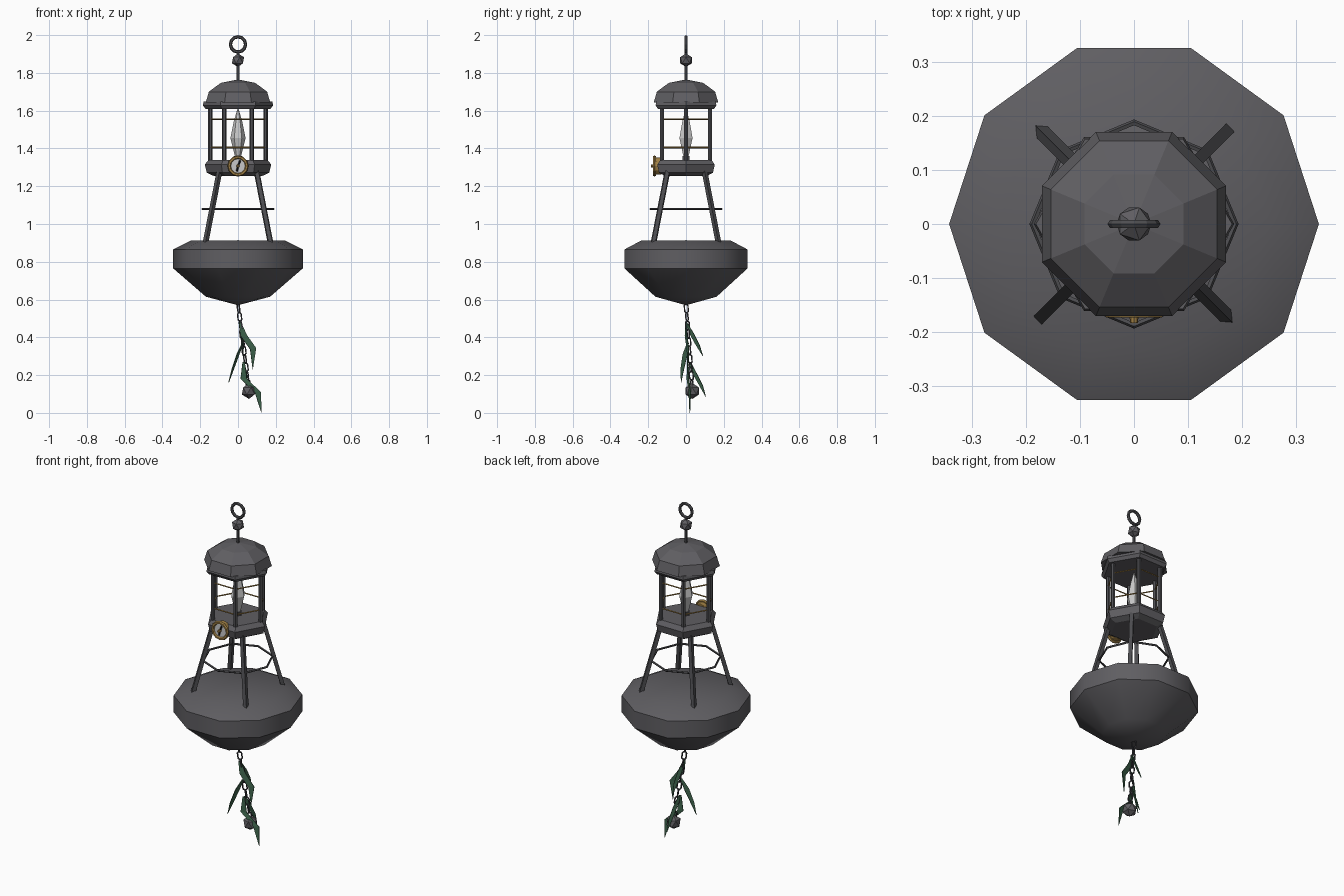
import bpy, bmesh, math
from mathutils import Vector, Matrix

if "Cube" in bpy.data.objects:
    bpy.data.objects.remove(bpy.data.objects["Cube"])


def material(name, rgb):
    m = bpy.data.materials.new(name)
    m.diffuse_color = (*rgb, 1)
    m.use_nodes = True
    m.node_tree.nodes["Principled BSDF"].inputs["Base Color"].default_value = m.diffuse_color
    return m


IRON = material("grey iron", (0.115, 0.112, 0.122))
DARK = material("dark iron", (0.075, 0.075, 0.082))
CHAIN = material("chain steel", (0.05, 0.05, 0.06))
BRASS = material("brass", (0.36, 0.22, 0.06))
BULB = material("pale glass", (0.58, 0.58, 0.58))
BLACK = material("black needle", (0.01, 0.01, 0.012))
WEED = material("seaweed green", (0.05, 0.13, 0.075))


def finish(name, bm, mat):
    bmesh.ops.recalc_face_normals(bm, faces=bm.faces)
    me = bpy.data.meshes.new(name)
    bm.to_mesh(me)
    bm.free()
    me.materials.append(mat)
    ob = bpy.data.objects.new(name, me)
    bpy.context.collection.objects.link(ob)
    return ob


def smooth(ob, degrees):
    bpy.ops.object.select_all(action='DESELECT')
    ob.select_set(True)
    bpy.context.view_layer.objects.active = ob
    bpy.ops.object.shade_smooth_by_angle(angle=math.radians(degrees))


def lathe(name, profile, n, mat, turn=0.0, matrix=None):
    """Turn (radius, height) points around z with n flat sides."""
    bm = bmesh.new()
    rings = []
    for r, z in profile:
        if r == 0:
            rings.append([bm.verts.new((0, 0, z))] * n)
        else:
            angles = [turn + 2 * math.pi * i / n for i in range(n)]
            rings.append([bm.verts.new((r * math.cos(a), r * math.sin(a), z)) for a in angles])
    for low, high in zip(rings, rings[1:]):
        for i in range(n):
            j = (i + 1) % n
            bm.faces.new(list(dict.fromkeys((low[i], low[j], high[j], high[i]))))
    for ring, (r, z) in ((rings[0], profile[0]), (rings[-1], profile[-1])):
        if r:
            bm.faces.new(ring)
    if matrix:
        bm.transform(matrix)
    return finish(name, bm, mat)


def beam(name, a, b, r, n, mat, turn=0.0):
    a, b = Vector(a), Vector(b)
    rot = (b - a).to_track_quat('Z', 'Y').to_matrix().to_4x4()
    return lathe(name, [(r, 0), (r, (b - a).length)], n, mat, turn, Matrix.Translation(a) @ rot)


def ring(name, major, minor, n, m, mat, matrix, turn=0.0, stretch=1.0):
    """Torus around z, optionally stretched along x."""
    bm = bmesh.new()
    rows = []
    for i in range(n):
        a = turn + 2 * math.pi * i / n
        row = []
        for k in range(m):
            b = 2 * math.pi * k / m
            r = major + minor * math.cos(b)
            x = r * math.cos(a) + math.copysign((stretch - 1) * major, math.cos(a))
            row.append(bm.verts.new((x, r * math.sin(a), minor * math.sin(b))))
        rows.append(row)
    for i in range(n):
        p, q = rows[i], rows[(i + 1) % n]
        for k in range(m):
            l = (k + 1) % m
            bm.faces.new((p[k], q[k], q[l], p[l]))
    bm.transform(matrix)
    return finish(name, bm, mat)


def ball(name, centre, r, mat):
    bm = bmesh.new()
    bmesh.ops.create_icosphere(bm, subdivisions=1, radius=r, matrix=Matrix.Translation(centre))
    return finish(name, bm, mat)


def up(z):
    return Matrix.Translation((0, 0, z))


FACING = Matrix.Rotation(math.pi / 2, 4, 'X')   # local z points to the front

# Float hull
smooth(lathe("hull", [(0, 0.57), (0.17, 0.615), (0.343, 0.765), (0.343, 0.865),
                      (0.25, 0.912), (0, 0.914)], 10, IRON), 37)

# Splayed legs and the brace ring around them
for i, (sx, sy) in enumerate(((1, 1), (-1, 1), (-1, -1), (1, -1))):
    beam(f"leg_{i + 1}", (0.174 * sx, 0.174 * sy, 0.89), (0.098 * sx, 0.098 * sy, 1.28),
         0.015, 4, DARK, 0 if sx * sy < 0 else math.pi / 4)
ring("brace_ring", 0.188, 0.006, 8, 5, DARK, up(1.08))

# Hexagonal lantern: base, rim and posts
lathe("lantern_base", [(0.13, 1.255), (0.165, 1.272), (0.176, 1.315), (0.155, 1.34)], 6, IRON)
lathe("lantern_rim", [(0.172, 1.61), (0.186, 1.628), (0.182, 1.648)], 6, IRON)
for i in range(6):
    a = i * math.pi / 3
    x, y = 0.146 * math.cos(a), 0.146 * math.sin(a)
    beam(f"post_{i + 1}", (x, y, 1.33), (x, y, 1.62), 0.012, 6, DARK)
for label, z in (("lower", 1.405), ("upper", 1.555)):
    ring(f"{label}_guard_wire", 0.146, 0.004, 6, 4, BRASS, up(z))

# Bulb
lathe("bulb_socket", [(0.022, 1.335), (0.022, 1.36)], 6, DARK)
lathe("bulb", [(0.015, 1.355), (0.04, 1.455), (0.023, 1.54), (0, 1.62)], 6, BULB)

# Domed roof, finial and lifting ring
lathe("roof_dome", [(0.185, 1.643), (0.167, 1.70), (0.099, 1.747), (0, 1.765)],
      8, IRON, math.pi / 8)
beam("finial_rod", (0, 0, 1.755), (0, 0, 1.91), 0.008, 6, DARK)
ball("finial_ball", (0, 0, 1.867), 0.036, IRON)
ring("lifting_ring", 0.04, 0.009, 12, 6, DARK, up(1.951) @ FACING)

# Dial on the front
dial = Matrix.Translation((0, -0.15, 1.307)) @ FACING
lathe("dial_body", [(0.045, -0.02), (0.045, 0.012)], 12, BRASS, 0, dial)
lathe("dial_face", [(0.044, 0.012), (0.044, 0.016)], 12, BULB, 0, dial)
ring("dial_bezel", 0.047, 0.009, 12, 6, BRASS, dial @ up(0.016))
lathe("dial_hub", [(0.009, 0.016), (0.007, 0.034)], 8, BRASS, 0, dial)
for name, tip in (("upper_needle", (0.012, 0.03)), ("lower_needle", (-0.006, -0.028))):
    beam(name, dial @ Vector((0, 0, 0.018)), dial @ Vector((*tip, 0.018)), 0.005, 4, BLACK)

# Anchor chain with a weight
start, end, links = Vector((0, 0, 0.575)), Vector((0.057, 0.033, 0.13)), 10
for i in range(links):
    t = (i + 0.5) / links
    pos = start.lerp(end, t)
    rot = (end - start).to_track_quat('X', 'Z').to_matrix().to_4x4()
    spin = Matrix.Rotation(math.pi / 2 * (i % 2), 4, 'X')
    ring(f"chain_link_{i + 1}", 0.012, 0.0045, 8, 4, CHAIN, Matrix.Translation(pos) @ rot @ spin,
         math.pi / 8, 1.9)
ball("chain_weight", (0.058, 0.033, 0.116), 0.042, IRON)


# Seaweed blades: tapered ribbons along short paths
def blade(name, path, side, widths):
    bm = bmesh.new()
    side = Vector(side).normalized()
    rows = [[bm.verts.new(Vector(p) + side * w * s) for s in (-0.5, 0.5)]
            for p, w in zip(path, widths)]
    for p, q in zip(rows, rows[1:]):
        bm.faces.new((p[0], p[1], q[1], q[0]))
    bmesh.ops.remove_doubles(bm, verts=bm.verts, dist=0.0005)
    ob = finish(name, bm, WEED)
    mod = ob.modifiers.new("thickness", 'SOLIDIFY')
    mod.thickness = 0.004
    mod.offset = 0


WIDE = (0.012, 0.034, 0.034, 0)
blade("seaweed_1", [(0.01, 0, 0.48), (0.03, 0, 0.41), (0.08, 0.01, 0.34), (0.078, 0.01, 0.23)],
      (1, 0.3, 0.2), WIDE)
blade("seaweed_2", [(0.01, 0, 0.48), (0.02, 0.03, 0.42), (0.025, 0.062, 0.36), (0.025, 0.09, 0.30)],
      (0.5, 0.8, 0.1), (0.01, 0.024, 0.022, 0))
blade("seaweed_3", [(0.025, 0.01, 0.37), (0.0, -0.005, 0.31), (-0.028, -0.02, 0.23), (-0.05, -0.026, 0.16)],
      (0.5, 1, 0), (0.01, 0.028, 0.02, 0))
blade("seaweed_4", [(0.03, 0.01, 0.27), (0.03, 0.01, 0.18), (0.105, 0.02, 0.11), (0.124, 0.02, 0.0)],
      (1, 0.3, 0), WIDE)
blade("seaweed_5", [(0.03, 0.02, 0.27), (0.04, 0.045, 0.21), (0.047, 0.08, 0.145), (0.05, 0.105, 0.085)],
      (0.5, 0.8, 0.1), (0.01, 0.024, 0.02, 0))
